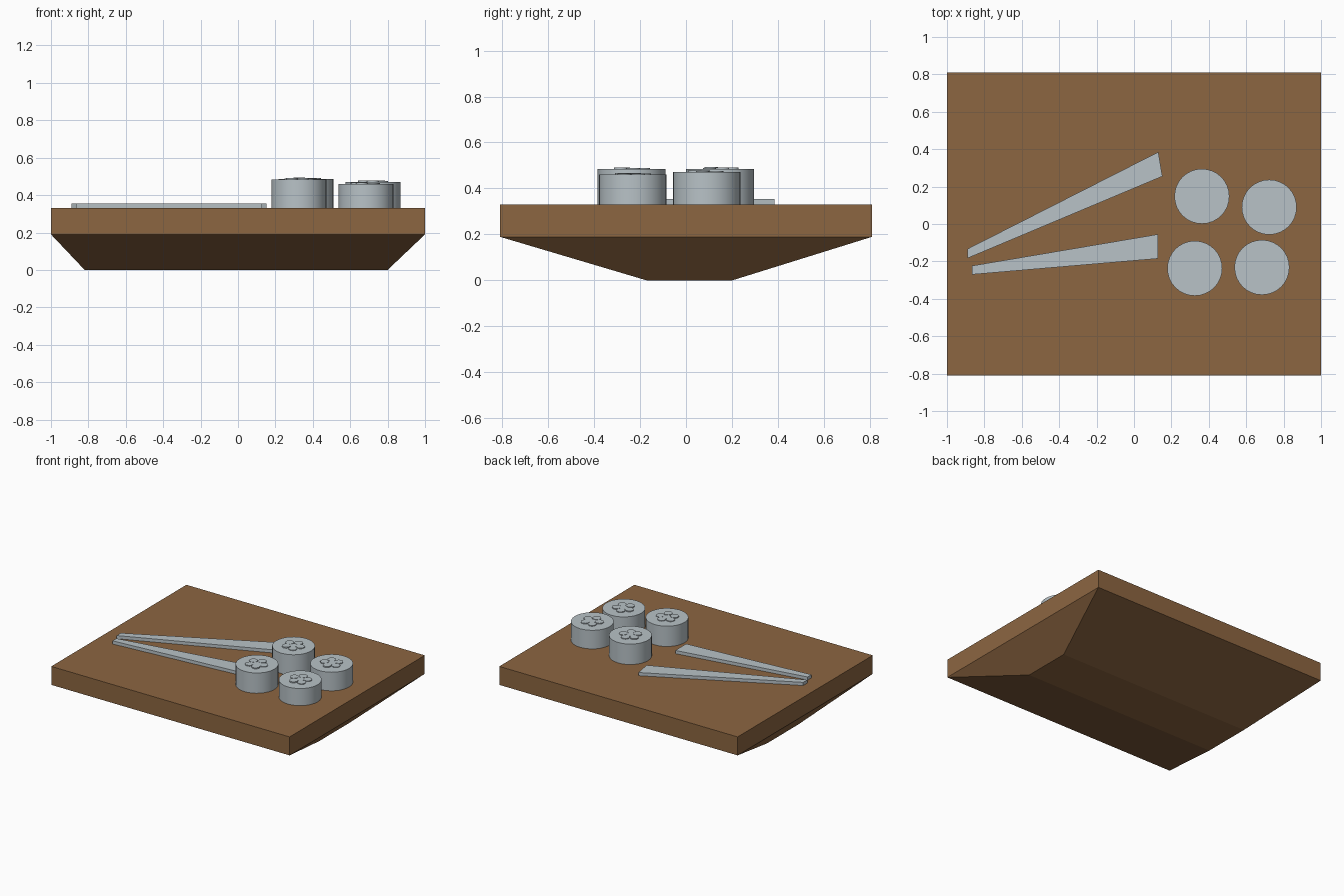
import bpy, bmesh, math

if "Cube" in bpy.data.objects:
    bpy.data.objects.remove(bpy.data.objects["Cube"])

def material(name, rgb):
    m = bpy.data.materials.new(name)
    m.diffuse_color = (*rgb, 1)
    m.use_nodes = True
    m.node_tree.nodes["Principled BSDF"].inputs["Base Color"].default_value = m.diffuse_color
    return m

BROWN = material("warm brown wood", (0.265, 0.132, 0.053))
GREY = material("pale blue grey", (0.48, 0.54, 0.57))

def finish(name, bm, mat, smooth=False):
    bmesh.ops.recalc_face_normals(bm, faces=bm.faces)
    me = bpy.data.meshes.new(name)
    bm.to_mesh(me)
    bm.free()
    me.materials.append(mat)
    ob = bpy.data.objects.new(name, me)
    bpy.context.collection.objects.link(ob)
    if smooth:
        bpy.ops.object.select_all(action='DESELECT')
        ob.select_set(True)
        bpy.context.view_layer.objects.active = ob
        bpy.ops.object.shade_smooth_by_angle(angle=math.radians(35))
    return ob

def loft(bm, rings):
    """Skin a stack of equal-sized rings and cap both ends."""
    vs = [[bm.verts.new(p) for p in r] for r in rings]
    n = len(vs[0])
    for a, b in zip(vs, vs[1:]):
        for i in range(n):
            j = (i + 1) % n
            bm.faces.new((a[i], a[j], b[j], b[i]))
    bm.faces.new(vs[0][::-1])
    bm.faces.new(vs[-1])

def rect(x0, x1, y0, y1, z):
    return [(x0, y0, z), (x1, y0, z), (x1, y1, z), (x0, y1, z)]

def circle(cx, cy, r, z, n):
    return [(cx + r * math.cos(2 * math.pi * i / n),
             cy + r * math.sin(2 * math.pi * i / n), z) for i in range(n)]

# Board with a tapered underside
TOP = 0.33
bm = bmesh.new()
loft(bm, [rect(-0.82, 0.80, -0.17, 0.20, 0),
          rect(-1, 1, -0.81, 0.81, 0.19),
          rect(-1, 1, -0.81, 0.81, TOP)])
finish("serving_board", bm, BROWN)

# Two tapered chopsticks lying flat
sticks = {
    "chopstick_back": [(-0.89, -0.183), (0.152, 0.255), (0.13, 0.385), (-0.89, -0.133)],
    "chopstick_front": [(-0.865, -0.27), (0.128, -0.185), (0.128, -0.055), (-0.865, -0.223)],
}
for name, pts in sticks.items():
    bm = bmesh.new()
    loft(bm, [[(x, y, z) for x, y in pts] for z in (TOP, 0.354)])
    finish(name, bm, GREY)

# Four rolls, each topped with a cluster of small filling discs
rolls = [(0.363, 0.148, 0.485, 0.2), (0.723, 0.09, 0.471, 0.9),
         (0.325, -0.237, 0.484, 1.4), (0.684, -0.232, 0.46, 0.5)]
for k, (cx, cy, top, turn) in enumerate(rolls, 1):
    bm = bmesh.new()
    loft(bm, [circle(cx, cy, 0.147, z, 32) for z in (TOP, top)])
    finish(f"roll_{k}", bm, GREY, True)
    bm = bmesh.new()
    for i in range(6):
        d = 0.052 if i else 0        # first disc sits in the middle
        a = turn + i * math.tau / 5
        x, y = cx + d * math.cos(a), cy + d * math.sin(a)
        h = top + 0.005 + 0.001 * (i % 4)
        loft(bm, [circle(x, y, 0.03, z, 14) for z in (top - 0.003, h)])
    finish(f"roll_filling_{k}", bm, GREY, True)
